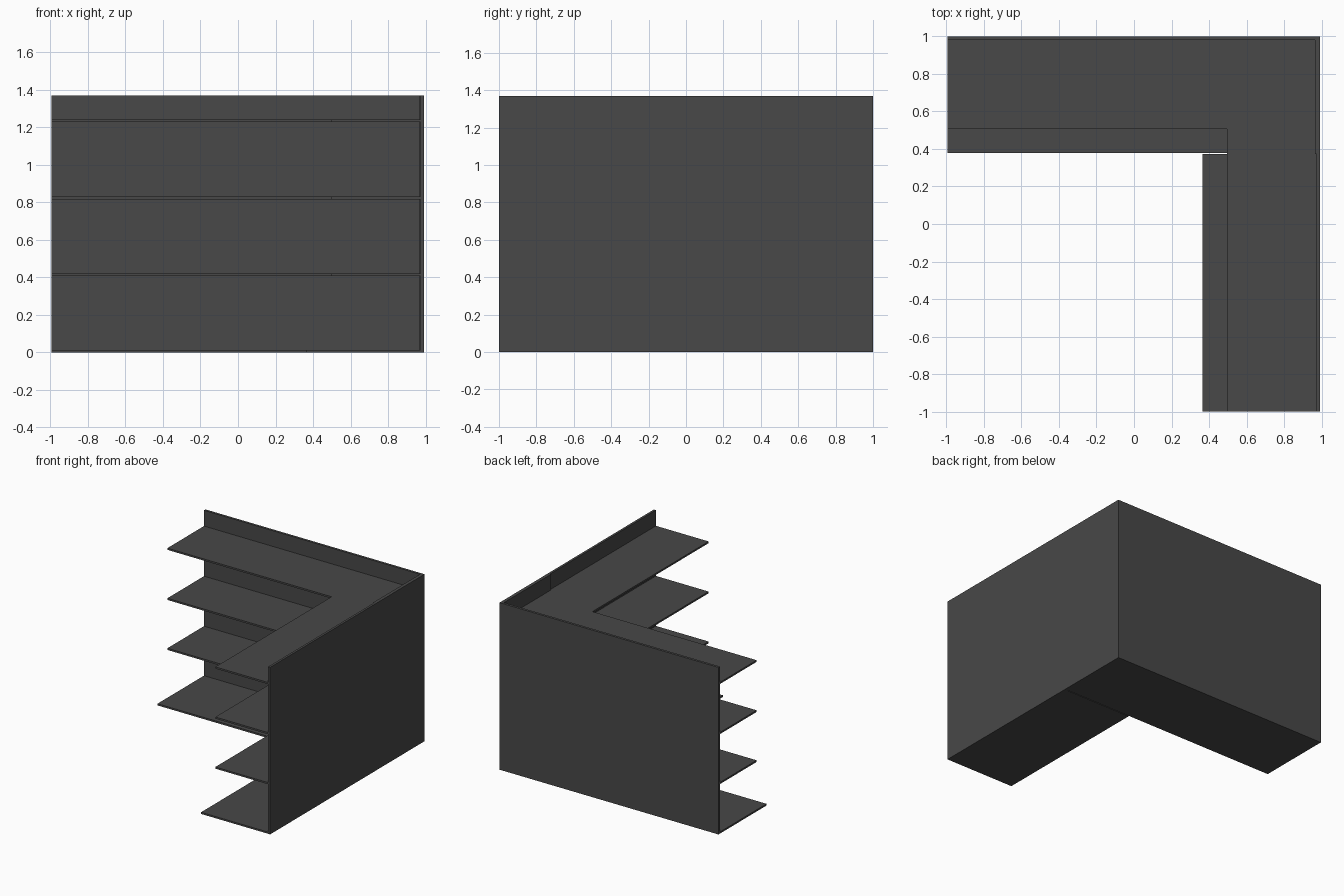
import bpy, bmesh

if "Cube" in bpy.data.objects:
    bpy.data.objects.remove(bpy.data.objects["Cube"])

X0, X1 = -0.995, 0.992      # outer ends in x
HEIGHT, BOARD = 1.37, 0.014  # wall height, shelf thickness
WALL_Y = 0.98               # inner face of back wall
WALL_X, LINER_X = 0.973, 0.965  # inner faces of side wall (front run, corner run)
SEAM = 0.372                # where the two runs meet

mat = bpy.data.materials.new("dark grey")
mat.diffuse_color = (0.065, 0.065, 0.065, 1)
mat.use_nodes = True
mat.node_tree.nodes["Principled BSDF"].inputs["Base Color"].default_value = mat.diffuse_color


def plate(name, outline, z0, z1):
    """Extrude a plan outline from z0 up to z1."""
    bm = bmesh.new()
    face = bm.faces.new([bm.verts.new((x, y, z0)) for x, y in outline])
    ext = bmesh.ops.extrude_face_region(bm, geom=[face])
    top = [v for v in ext["geom"] if isinstance(v, bmesh.types.BMVert)]
    bmesh.ops.translate(bm, verts=top, vec=(0, 0, z1 - z0))
    bmesh.ops.recalc_face_normals(bm, faces=bm.faces)
    mesh = bpy.data.meshes.new(name)
    bm.to_mesh(mesh)
    bm.free()
    mesh.materials.append(mat)
    obj = bpy.data.objects.new(name, mesh)
    bpy.context.collection.objects.link(obj)
    return obj


# L-shaped outer wall, slightly thicker around the corner run
plate("corner_wall", [(X0, 1), (X1, 1), (X1, -1), (WALL_X, -1), (WALL_X, SEAM),
                      (LINER_X, SEAM), (LINER_X, WALL_Y), (X0, WALL_Y)], 0, HEIGHT)

# Three one-piece L-shaped upper shelves
for i, z in enumerate((0.406, 0.816, 1.227)):
    plate(f"upper_shelf_{i + 1}",
          [(X0, WALL_Y), (LINER_X, WALL_Y), (LINER_X, SEAM), (WALL_X, SEAM),
           (WALL_X, -1), (0.495, -1), (0.495, 0.506), (X0, 0.506)], z, z + BOARD)

# Deeper bottom shelf in two boards with a fine gap at the seam
plate("bottom_shelf_back", [(X0, 0.378), (LINER_X, 0.378),
                            (LINER_X, WALL_Y), (X0, WALL_Y)], 0, BOARD)
plate("bottom_shelf_side", [(0.365, -1), (WALL_X, -1),
                            (WALL_X, SEAM), (0.365, SEAM)], 0, BOARD)
